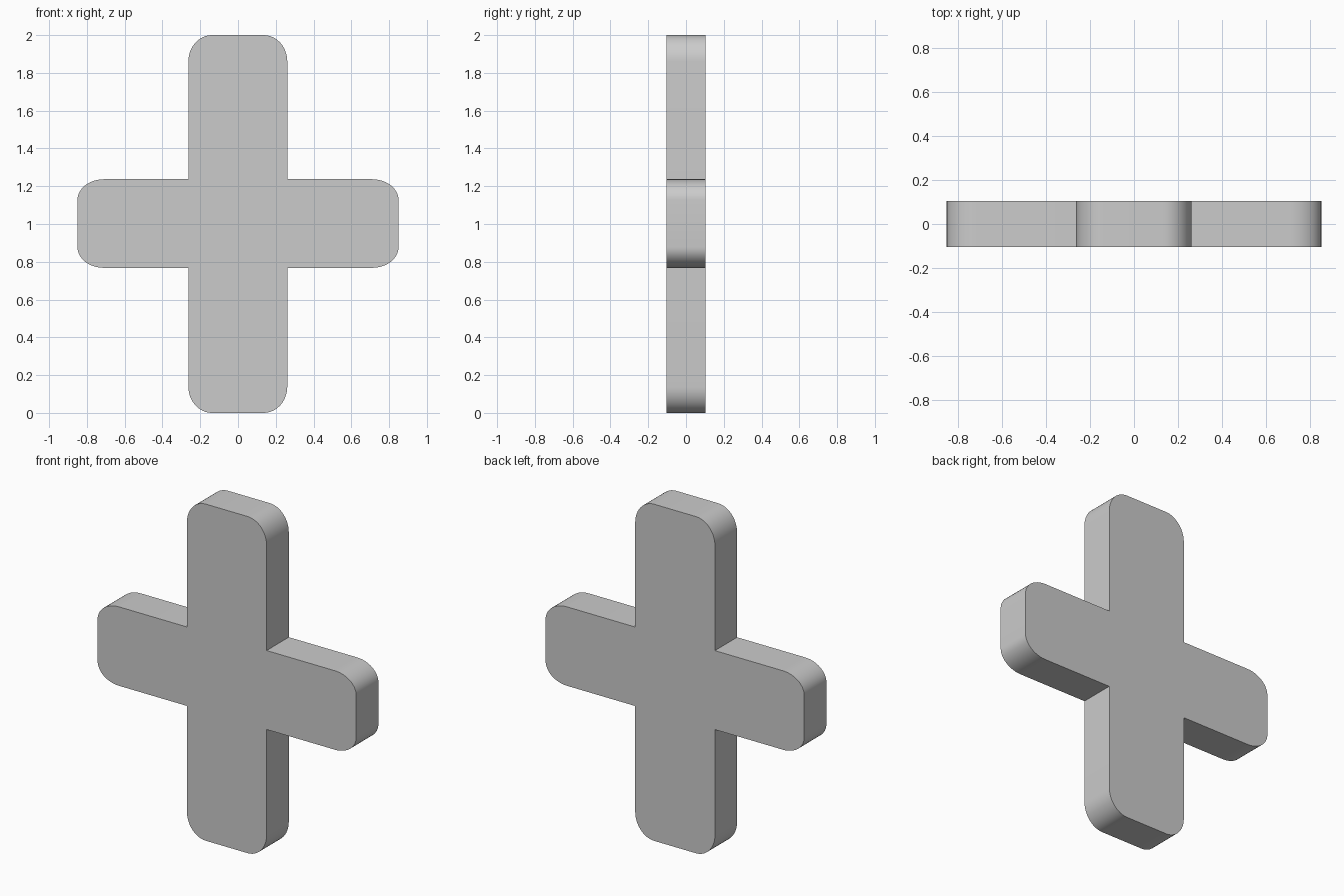
import bpy, bmesh
from math import sin, cos, pi

if "Cube" in bpy.data.objects:
    bpy.data.objects.remove(bpy.data.objects["Cube"])

HALF_DEPTH = 0.104
SEGMENTS = 12


def rounded_corner(x, z, sx, sz, rx, rz, start):
    """Quarter-ellipse at an outer corner, running counter-clockwise."""
    cx, cz = x - sx * rx, z - sz * rz
    return [(cx + rx * cos(start + pi / 2 * i / SEGMENTS),
             cz + rz * sin(start + pi / 2 * i / SEGMENTS))
            for i in range(SEGMENTS + 1)]


# Extents of the upright bar and the cross arm
left, right, bottom, top = -0.263, 0.261, 0.0, 2.0
arm_x, arm_low, arm_high = 0.85, 0.768, 1.237
bar_r = (0.125, 0.14)
arm_r = (0.14, 0.11)

# Plus-shaped outline: rounded tips, sharp inner corners
outline = (
    rounded_corner(arm_x, arm_low, 1, -1, *arm_r, -pi / 2)
    + rounded_corner(arm_x, arm_high, 1, 1, *arm_r, 0)
    + [(right, arm_high)]
    + rounded_corner(right, top, 1, 1, *bar_r, 0)
    + rounded_corner(left, top, -1, 1, *bar_r, pi / 2)
    + [(left, arm_high)]
    + rounded_corner(-arm_x, arm_high, -1, 1, *arm_r, pi / 2)
    + rounded_corner(-arm_x, arm_low, -1, -1, *arm_r, pi)
    + [(left, arm_low)]
    + rounded_corner(left, bottom, -1, -1, *bar_r, pi)
    + rounded_corner(right, bottom, 1, -1, *bar_r, -pi / 2)
    + [(right, arm_low)]
)

# Extrude the outline through the thickness
bm = bmesh.new()
front = bm.faces.new([bm.verts.new((x, -HALF_DEPTH, z)) for x, z in outline])
extruded = bmesh.ops.extrude_face_region(bm, geom=[front], use_keep_orig=True)
bmesh.ops.translate(
    bm, vec=(0, 2 * HALF_DEPTH, 0),
    verts=[g for g in extruded["geom"] if isinstance(g, bmesh.types.BMVert)])
bmesh.ops.recalc_face_normals(bm, faces=bm.faces)
mesh = bpy.data.meshes.new("plus_sign")
bm.to_mesh(mesh)
bm.free()

plus = bpy.data.objects.new("plus_sign", mesh)
bpy.context.collection.objects.link(plus)
bpy.context.view_layer.objects.active = plus
plus.select_set(True)
bpy.ops.object.shade_smooth_by_angle(angle=pi / 6)
